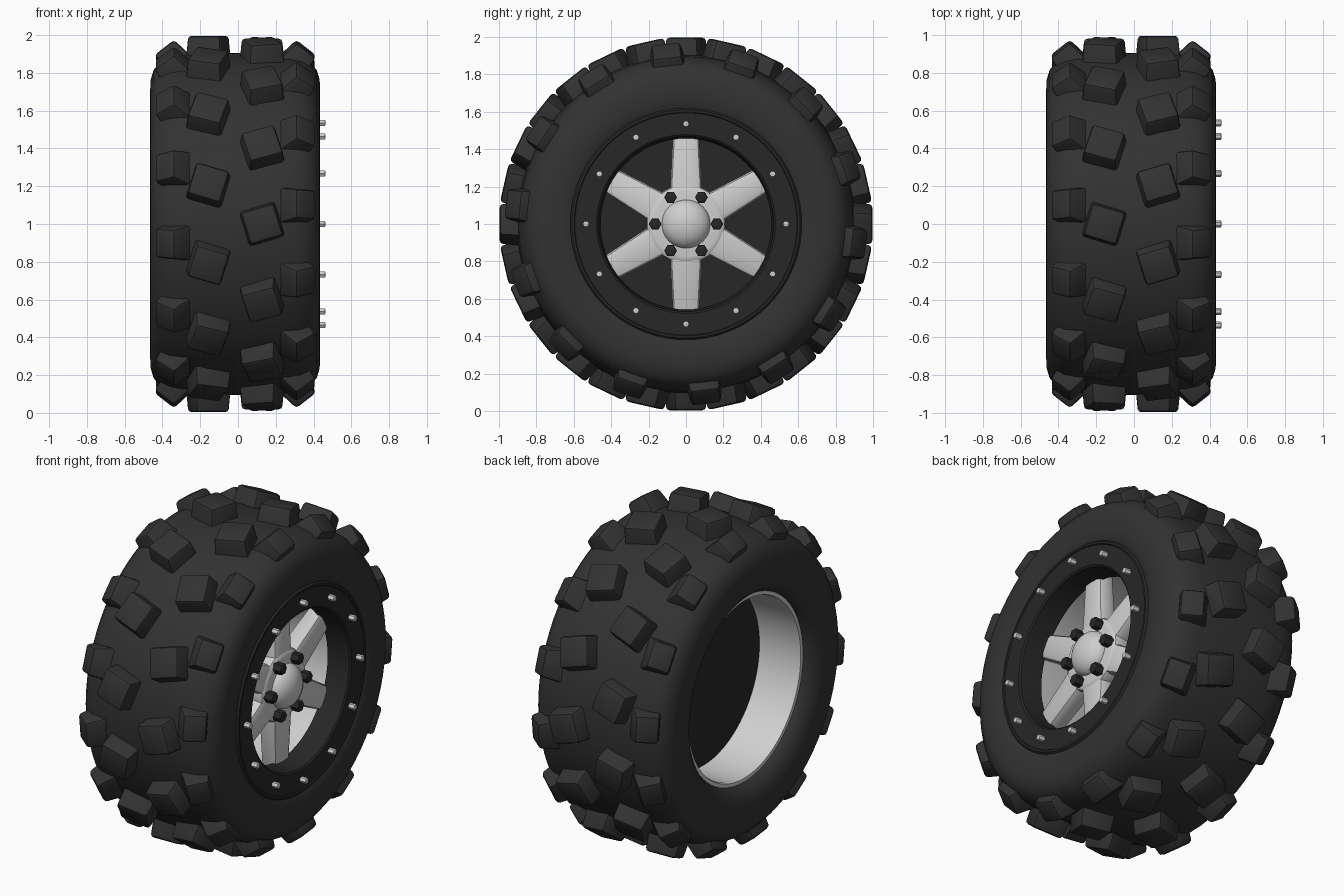
import bpy, bmesh, math
from mathutils import Matrix, Vector

if "Cube" in bpy.data.objects:
    bpy.data.objects.remove(bpy.data.objects["Cube"])

HUB = Vector((0, 0, 1))   # wheel centre, axle along x
MID = -0.015              # centre plane of the tyre


def material(name, v):
    m = bpy.data.materials.new(name)
    m.diffuse_color = (v, v, v, 1)
    m.use_nodes = True
    m.node_tree.nodes["Principled BSDF"].inputs["Base Color"].default_value = m.diffuse_color
    return m


RUBBER = material("dark_rubber", 0.032)
BLACK = material("black_metal", 0.02)
SILVER = material("silver_metal", 0.62)


def finish(name, bm, mat, angle=35):
    bmesh.ops.recalc_face_normals(bm, faces=bm.faces)
    me = bpy.data.meshes.new(name)
    bm.to_mesh(me)
    bm.free()
    ob = bpy.data.objects.new(name, me)
    ob.location = HUB
    me.materials.append(mat)
    bpy.context.collection.objects.link(ob)
    bpy.ops.object.select_all(action='DESELECT')
    ob.select_set(True)
    bpy.context.view_layer.objects.active = ob
    bpy.ops.object.shade_smooth_by_angle(angle=math.radians(angle))
    return ob


def lathe(name, profile, mat, closed=True, steps=72):
    """Revolve (x, radius) points around the axle."""
    bm = bmesh.new()
    rings = []
    for x, r in profile:
        if r == 0:
            rings.append([bm.verts.new((x, 0, 0))] * steps)
        else:
            rings.append([bm.verts.new((x, r * math.cos(2 * math.pi * i / steps),
                                        r * math.sin(2 * math.pi * i / steps)))
                          for i in range(steps)])
    pairs = list(zip(rings, rings[1:]))
    if closed:
        pairs.append((rings[-1], rings[0]))
    for a, b in pairs:
        for i in range(steps):
            j = (i + 1) % steps
            loop = list(dict.fromkeys((a[i], a[j], b[j], b[i])))
            if len(loop) > 2:
                bm.faces.new(loop)
    return finish(name, bm, mat)


def frame(u, v, n, origin):
    """Matrix with local axes u, v, n at origin."""
    m = Matrix((u, v, n)).transposed().to_4x4()
    m.translation = origin
    return m


def block(bm, base, top, height, bevel, mat):
    """Bevelled tapered block; its top centre is the local origin."""
    corners = ((-1, -1), (1, -1), (1, 1), (-1, 1))
    lo = [bm.verts.new(mat @ Vector((sx * base[0] / 2, sy * base[1] / 2, -height))) for sx, sy in corners]
    hi = [bm.verts.new(mat @ Vector((sx * top[0] / 2, sy * top[1] / 2, 0))) for sx, sy in corners]
    faces = [bm.faces.new(lo[::-1]), bm.faces.new(hi)]
    for i in range(4):
        j = (i + 1) % 4
        faces.append(bm.faces.new((lo[i], lo[j], hi[j], hi[i])))
    edges = {e for f in faces[1:] for e in f.edges if not all(v in lo for v in e.verts)}
    bmesh.ops.bevel(bm, geom=list(edges), offset=bevel, segments=2, profile=0.5, affect='EDGES')


# Tyre carcass: half profile mirrored about the middle plane
half = [(0.0, 0.905), (0.15, 0.903), (0.28, 0.895), (0.35, 0.88), (0.40, 0.853),
        (0.432, 0.815), (0.447, 0.765), (0.45, 0.71), (0.446, 0.66), (0.432, 0.61),
        (0.405, 0.575), (0.375, 0.556)]
profile = [(MID - x, r) for x, r in half[:0:-1]] + [(MID + x, r) for x, r in half]
lathe("tyre", profile, RUBBER)

# Tread knobs: two twisted centre rows and two tilted shoulder rows
COUNT = 14
STEP = 2 * math.pi / COUNT
X = Vector((1, 0, 0))


def knob_row(name, x, radius, phase, twist, tilt, base, top, height):
    bm = bmesh.new()
    for k in range(COUNT):
        phi = STEP * (k + phase)
        radial = Vector((0, -math.cos(phi), math.sin(phi)))
        tangent = Vector((0, math.sin(phi), math.cos(phi)))
        n = radial * math.cos(tilt) + X * math.sin(tilt)
        a = X * math.cos(tilt) - radial * math.sin(tilt)
        u = a * math.cos(twist) + tangent * math.sin(twist)
        v = tangent * math.cos(twist) - a * math.sin(twist)
        block(bm, base, top, height, 0.018, frame(u, v, n, X * x + radial * radius))
    finish(name, bm, RUBBER)


for side, label in ((-1, "left"), (1, "right")):
    knob_row("centre_knobs_" + label, MID + side * 0.142, 0.996, 0.5 if side < 0 else 0,
             side * math.radians(17), 0, (0.2, 0.195), (0.18, 0.175), 0.13)
    knob_row("shoulder_knobs_" + label, MID + side * 0.375, 0.934, side * 0.25,
             0, side * math.radians(38), (0.165, 0.19), (0.13, 0.155), 0.12)

# Rim barrel with an outer lip on the inboard side
lathe("rim_barrel", [(-0.38, 0.562), (-0.392, 0.557), (-0.392, 0.535), (-0.38, 0.53),
                     (0.30, 0.53), (0.30, 0.562)], SILVER)

# Dark plate closing the barrel
lathe("back_plate", [(-0.12, 0), (-0.12, 0.535), (-0.10, 0.535), (-0.10, 0)], BLACK, closed=False)

# Clamp ring around the outboard side
lathe("clamp_ring", [(0.36, 0.62), (0.418, 0.62), (0.43, 0.61), (0.43, 0.598), (0.424, 0.594),
                     (0.424, 0.478), (0.416, 0.468), (0.28, 0.456), (0.28, 0.56)], BLACK)

# Hub flange and domed cap
lathe("hub", [(0.14, 0), (0.14, 0.17), (0.20, 0.205), (0.285, 0.212), (0.303, 0.206),
              (0.313, 0.192), (0.316, 0.175), (0.316, 0)], SILVER, closed=False)
dome = [(0.31 + 0.085 * math.sin(t), 0.13 * math.cos(t))
        for t in (i * math.pi / 16 for i in range(8))]
lathe("hub_cap", [(0.30, 0.13)] + dome + [(0.395, 0)], SILVER, closed=False, steps=48)

# Six tapered spokes
bm = bmesh.new()
for k in range(6):
    ang = math.radians(30 + 60 * k)
    out = Vector((0, math.cos(ang), math.sin(ang)))
    tan = X.cross(out)
    block(bm, (0.12, 0.175), (0.10, 0.135), 0.40, 0.026, frame(X, tan, out, X * 0.25 + out * 0.52))
finish("spokes", bm, SILVER)


def bolt_circle(name, count, radius, size, x0, x1, mat, bevel):
    """Hexagonal heads spaced around the axle."""
    bm = bmesh.new()
    for k in range(count):
        ang = 2 * math.pi * k / count
        pos = Vector(((x0 + x1) / 2, radius * math.cos(ang), radius * math.sin(ang)))
        res = bmesh.ops.create_cone(bm, cap_ends=True, segments=6, radius1=size, radius2=size,
                                    depth=x1 - x0,
                                    matrix=Matrix.Translation(pos) @ Matrix.Rotation(math.pi / 2, 4, 'Y'))
        rim = [e for e in {e for v in res["verts"] for e in v.link_edges}
               if all(v.co.x > x1 - 0.001 for v in e.verts)]
        bmesh.ops.bevel(bm, geom=rim, offset=bevel, segments=2, profile=0.5, affect='EDGES')
    finish(name, bm, mat)


bolt_circle("wheel_nuts", 6, 0.165, 0.034, 0.30, 0.365, BLACK, 0.008)
bolt_circle("ring_bolts", 12, 0.535, 0.018, 0.415, 0.462, SILVER, 0.004)
